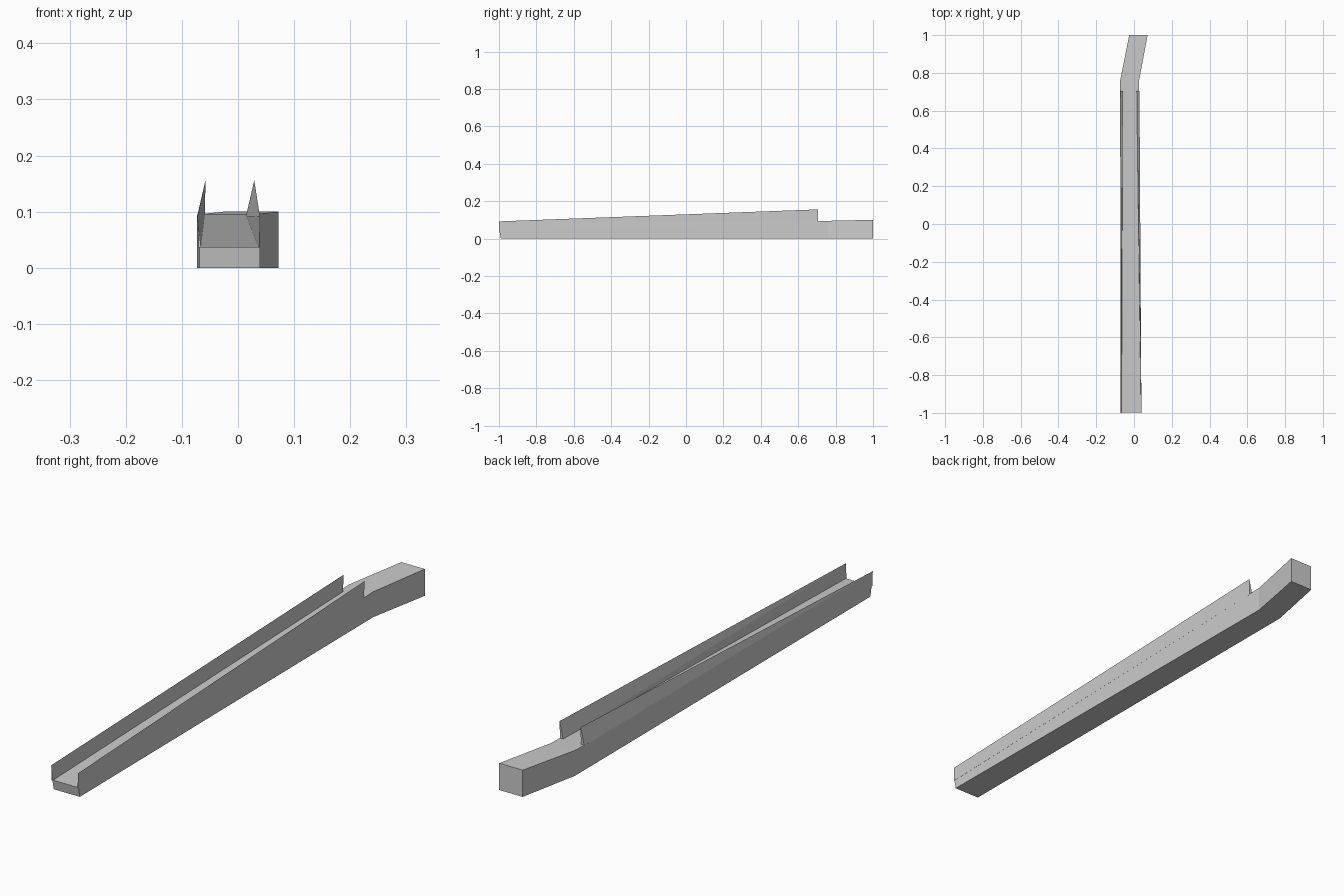
import bpy
import bmesh

if "Cube" in bpy.data.objects:
    bpy.data.objects.remove(bpy.data.objects["Cube"])


def loft(name, sections, split_quads=False):
    """Skin a row of matching closed cross-sections and cap both ends."""
    bm = bmesh.new()
    rings = [[bm.verts.new(p) for p in s] for s in sections]
    n = len(rings[0])
    for a, b in zip(rings, rings[1:]):
        for i in range(n):
            j = (i + 1) % n
            if split_quads:
                # crease runs from the front top edge to the back foot
                if i == 0:
                    bm.faces.new((a[i], a[j], b[i]))
                    bm.faces.new((a[j], b[j], b[i]))
                else:
                    bm.faces.new((a[i], a[j], b[j]))
                    bm.faces.new((a[i], b[j], b[i]))
            else:
                bm.faces.new((a[i], a[j], b[j], b[i]))
    bm.faces.new(rings[0])
    bm.faces.new(rings[-1])
    bmesh.ops.recalc_face_normals(bm, faces=bm.faces)
    mesh = bpy.data.meshes.new(name)
    bm.to_mesh(mesh)
    bm.free()
    obj = bpy.data.objects.new(name, mesh)
    bpy.context.collection.objects.link(obj)
    return obj


def box_section(x0, x1, y_low, y_top, z):
    return [(x0, y_low, 0), (x1, y_low, 0), (x1, y_top, z), (x0, y_top, z)]


# Rising beam with a sideways bend at the back
loft("beam", [
    box_section(-0.069, 0.039, -0.99, -0.997, 0.037),
    box_section(-0.073, 0.027, 0.76, 0.76, 0.095),
    box_section(-0.025, 0.072, 1.0, 1.0, 0.100),
])


def rail(name, front, back):
    """Thin blade: each end is inner foot x, top x, outer foot x."""
    sections = []
    for (inner, top, outer), y, foot, z in (
            (front, -1.0, 0.036, 0.092), (back, 0.705, 0.091, 0.156)):
        sections.append([(inner, y, foot), (top, y, z), (outer, y, foot)])
    return loft(name, sections, split_quads=True)


# Side rails that widen at the foot towards the back
rail("left_rail", (-0.066, -0.072, -0.070), (-0.059, -0.058, -0.073))
rail("right_rail", (0.037, 0.039, 0.0395), (0.014, 0.029, 0.0275))
